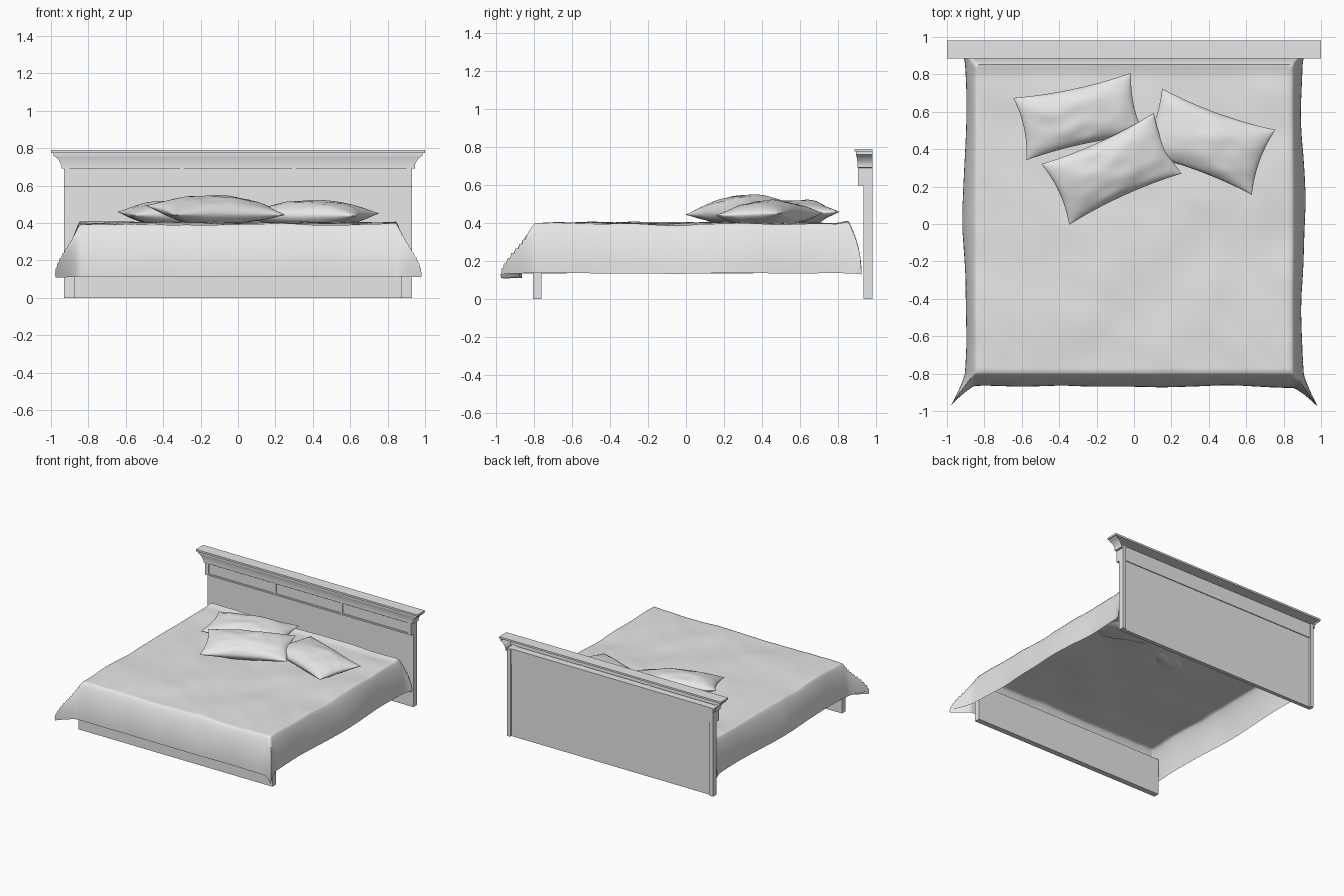
import bpy, bmesh, math
from mathutils import Matrix, Vector, noise

cube = bpy.data.objects.get("Cube")
if cube:
    bpy.data.objects.remove(cube, do_unlink=True)

grey = bpy.data.materials.new("light_grey")
grey.use_nodes = True
grey.diffuse_color = (0.8, 0.8, 0.8, 1)
grey.node_tree.nodes["Principled BSDF"].inputs["Base Color"].default_value = (0.8, 0.8, 0.8, 1)


def finish(name, bm, smooth=None):
    """Turn a bmesh into a named object, optionally smooth shaded."""
    mesh = bpy.data.meshes.new(name)
    bm.to_mesh(mesh)
    bm.free()
    mesh.materials.append(grey)
    obj = bpy.data.objects.new(name, mesh)
    bpy.context.collection.objects.link(obj)
    if smooth:
        bpy.ops.object.select_all(action='DESELECT')
        obj.select_set(True)
        bpy.context.view_layer.objects.active = obj
        bpy.ops.object.shade_smooth_by_angle(angle=math.radians(smooth))
    return obj


def box(name, x, y, z):
    """Box from (min, max) ranges on each axis."""
    bm = bmesh.new()
    bmesh.ops.create_cube(bm, size=1)
    for v in bm.verts:
        v.co = [r[0] if c < 0 else r[1] for c, r in zip(v.co, (x, y, z))]
    return finish(name, bm)


# Headboard: panel, end posts, upper band with shallow stiles
box("headboard_panel", (-0.93, 0.93), (0.934, 0.965), (0, 0.6))
box("headboard_band", (-0.93, 0.93), (0.913, 0.972), (0.595, 0.715))
box("headboard_band_rail", (-0.93, 0.93), (0.905, 0.92), (0.595, 0.607))
for side in (-1, 1):
    label = "left" if side > 0 else "right"
    outer = sorted((side * 0.9, side * 0.93))
    box(label + "_headboard_post", outer, (0.934, 0.98), (0, 0.7))
    box(label + "_end_stile", outer, (0.905, 0.98), (0.595, 0.715))
    box(label + "_band_divider", (side * 0.3 - 0.01, side * 0.3 + 0.01), (0.905, 0.92), (0.595, 0.715))

# Crown moulding: a cove profile swept round the front and both ends, open behind
cove = [(0.93, 0.69), (0.945, 0.692), (0.945, 0.71), (0.95, 0.722),
        (0.96, 0.738), (0.973, 0.751), (0.987, 0.76), (0.987, 0.776)]
bm = bmesh.new()
rows = []
for x, z in cove:
    front = 0.905 - (x - 0.93) * 0.2
    rows.append([bm.verts.new(p) for p in ((-x, 0.98, z), (-x, front, z), (x, front, z), (x, 0.98, z))])
for low, high in zip(rows, rows[1:]):
    for i in range(3):
        bm.faces.new((low[i], low[i + 1], high[i + 1], high[i]))
finish("crown_cove", bm, 30)
box("crown_top", (-1, 1), (0.885, 0.98), (0.775, 0.79))

# Footboard
box("footboard", (-0.875, 0.875), (-0.805, -0.76), (0, 0.3))


def drape(s, flat, out):
    """Across-cloth coordinate s in -1..1 -> position and hang amount 0..1."""
    a = abs(s)
    if a < 0.75:
        return s / 0.75 * flat, 0
    t = (a - 0.75) / 0.25
    return math.copysign(flat + out * math.sin(t * math.pi * 0.5), s), t


def smoothstep(t):
    return t * t * (3 - 2 * t)


# Duvet: open cloth shell hanging over all four sides with flared foot corners
bm = bmesh.new()
bmesh.ops.create_grid(bm, x_segments=96, y_segments=96, size=1)
for v in bm.verts:
    u, w = v.co.x, v.co.y
    foot = w < 0
    x, tx = drape(u, 0.845, 0.06)
    y, ty = drape(w, 0.82, 0.075 if foot else 0.07)
    y += 0.025 * (1 - w) / 2 + 0.033 * (1 + w) / 2
    hang = max(tx, ty)
    corner = smoothstep(tx) * smoothstep(ty)
    sx = math.copysign(1, u)
    folds = noise.noise(Vector((x * 3, y * 3, 2.0)))
    fine = noise.noise(Vector((x * 7 + y * 3, y * 5, 5.0)))
    # Side bulges and corner flare
    x += sx * tx * (0.012 * math.cos((y - 0.05) * 5.5) + 0.01 * folds)
    y -= (0.02 * folds) * ty if foot else 0
    x += sx * corner * (0.07 if foot else 0.02)
    if foot:
        y -= corner * 0.1
    hem = 0.113 if foot and ty > tx else 0.135
    hem += 0.006 * folds - corner * 0.005
    puff = 0.02 * (1 - max(abs(u), abs(w)) ** 4)
    top = 0.38 + puff + (0.011 * folds + 0.005 * fine) * (1 - hang)
    # Rumple against the headboard
    top += 0.014 * math.exp(-((y - 0.85) / 0.03) ** 2) * (1 - hang)
    v.co = (x, y, top + (hem - top) * hang ** 1.35)
finish("duvet", bm, 60)


def pillow(name, centre, size, thickness, turn, tilt):
    """Soft cushion with pinched seams and pointed corners."""
    bm = bmesh.new()
    half = Vector(size) / 2
    for side in (1, -1):
        new = bmesh.ops.create_grid(bm, x_segments=36, y_segments=24, size=1)["verts"]
        for v in new:
            u, w = math.sin(v.co.x * math.pi / 2), math.sin(v.co.y * math.pi / 2)
            bulge = max(0, (1 - u * u) * (1 - w * w)) ** 0.55
            crease = noise.noise(Vector((u * 2.5, w * 2.5, centre[0] * 9))) * 0.012
            v.co = (half.x * u * (1 - 0.07 * u * u * (1 - w * w)),
                    half.y * w * (1 - 0.12 * w * w * (1 - u * u)),
                    side * bulge * (thickness / 2 + crease))
        if side < 0:
            faces = {f for v in new for f in v.link_faces}
            bmesh.ops.reverse_faces(bm, faces=list(faces))
    bmesh.ops.remove_doubles(bm, verts=bm.verts, dist=0.0004)
    rotation = Matrix.Rotation(math.radians(turn), 4, 'Z') @ Matrix.Rotation(math.radians(tilt), 4, 'X')
    bm.transform(Matrix.Translation(centre) @ rotation)
    finish(name, bm, 70)


# Pillows: two lying flat, one leaning over them
pillow("right_back_pillow", (-0.295, 0.575, 0.45), (0.645, 0.34), 0.14, 12, 3)
pillow("front_pillow", (-0.12, 0.295, 0.468), (0.66, 0.36), 0.15, 24.5, 8)
pillow("left_pillow", (0.39, 0.44, 0.445), (0.645, 0.37), 0.15, -20, 2)
